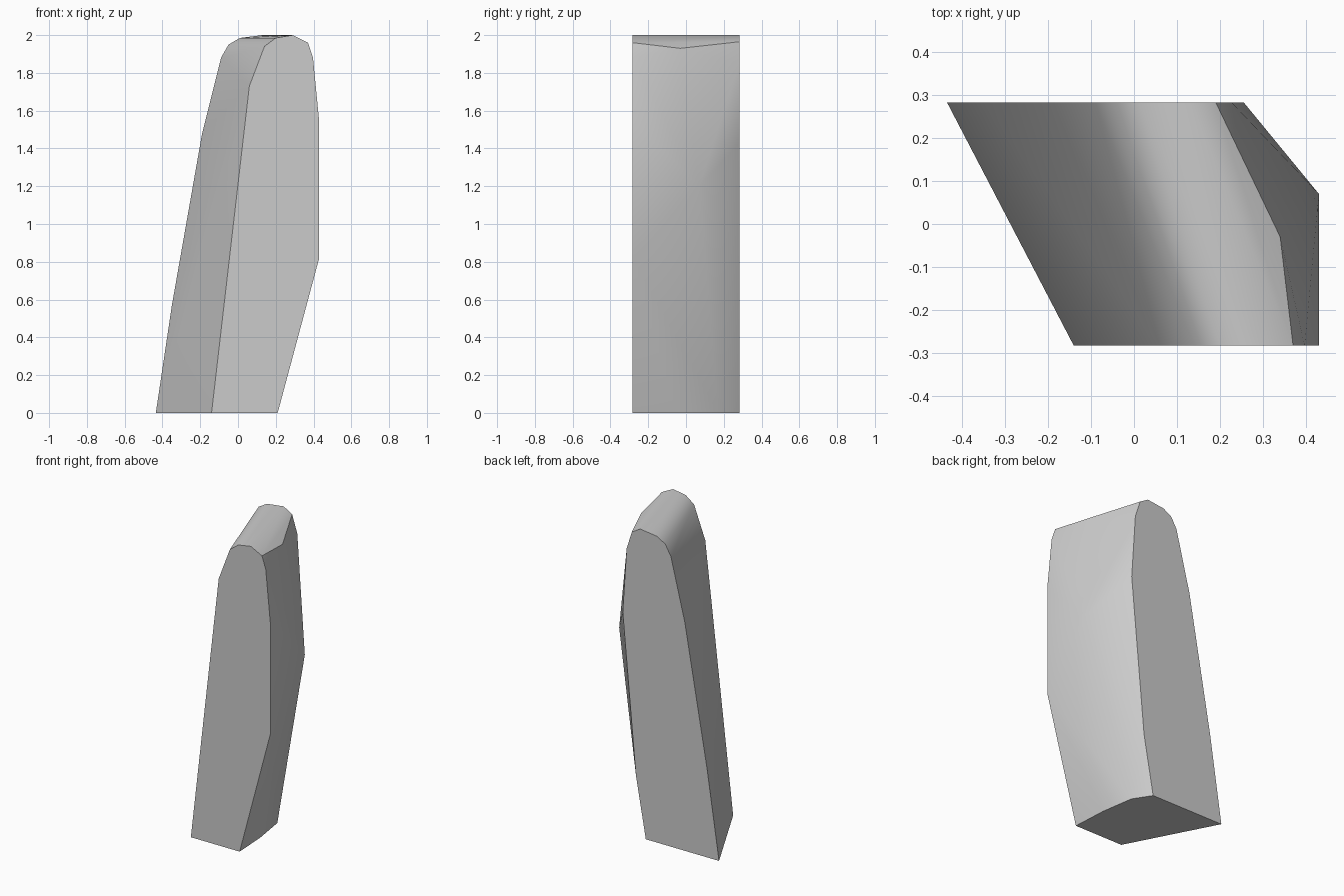
import bpy
import bmesh
from math import radians

cube = bpy.data.objects.get("Cube")
if cube:
    bpy.data.objects.remove(cube, do_unlink=True)

# Stone colour
stone = bpy.data.materials.new("light_grey_stone")
stone.use_nodes = True
grey = (0.6, 0.6, 0.6, 1)
stone.diffuse_color = grey
stone.node_tree.nodes["Principled BSDF"].inputs["Base Color"].default_value = grey

DEPTH = 0.283

# Front and back outlines (x, z), clockwise from the lower left
front = [(-0.14, 0), (0.06, 1.73), (0.14, 1.94), (0.2, 1.985), (0.29, 2),
         (0.37, 1.96), (0.397, 1.88), (0.43, 1.54), (0.43, 0.82), (0.21, 0)]
back = [(-0.435, 0), (-0.35, 0.57), (-0.19, 1.48), (-0.09, 1.88), (-0.05, 1.95),
        (0.01, 1.985), (0.13, 2), (0.19, 1.965), (0.227, 1.85), (0.255, 1.43),
        (0.16, 0.39), (0.09, 0)]
# Bulging points of the right-hand side: foot, belly and shoulder
bulge = [(0.197, -0.05, 0), (0.163, 0.17, 0), (0.43, 0.07, 1.2), (0.34, -0.03, 1.93)]

points = [(x, -DEPTH, z) for x, z in front] + [(x, DEPTH, z) for x, z in back] + bulge

# Wrap the outlines in one convex slab
bm = bmesh.new()
for p in points:
    bm.verts.new(p)
bmesh.ops.convex_hull(bm, input=bm.verts[:])
bmesh.ops.dissolve_limit(bm, angle_limit=radians(0.5), verts=bm.verts[:], edges=bm.edges[:])
bmesh.ops.recalc_face_normals(bm, faces=bm.faces[:])
mesh = bpy.data.meshes.new("standing_stone")
bm.to_mesh(mesh)
bm.free()
mesh.materials.append(stone)

slab = bpy.data.objects.new("standing_stone", mesh)
bpy.context.collection.objects.link(slab)
bpy.context.view_layer.objects.active = slab
slab.select_set(True)
bpy.ops.object.shade_smooth_by_angle(angle=radians(35))
